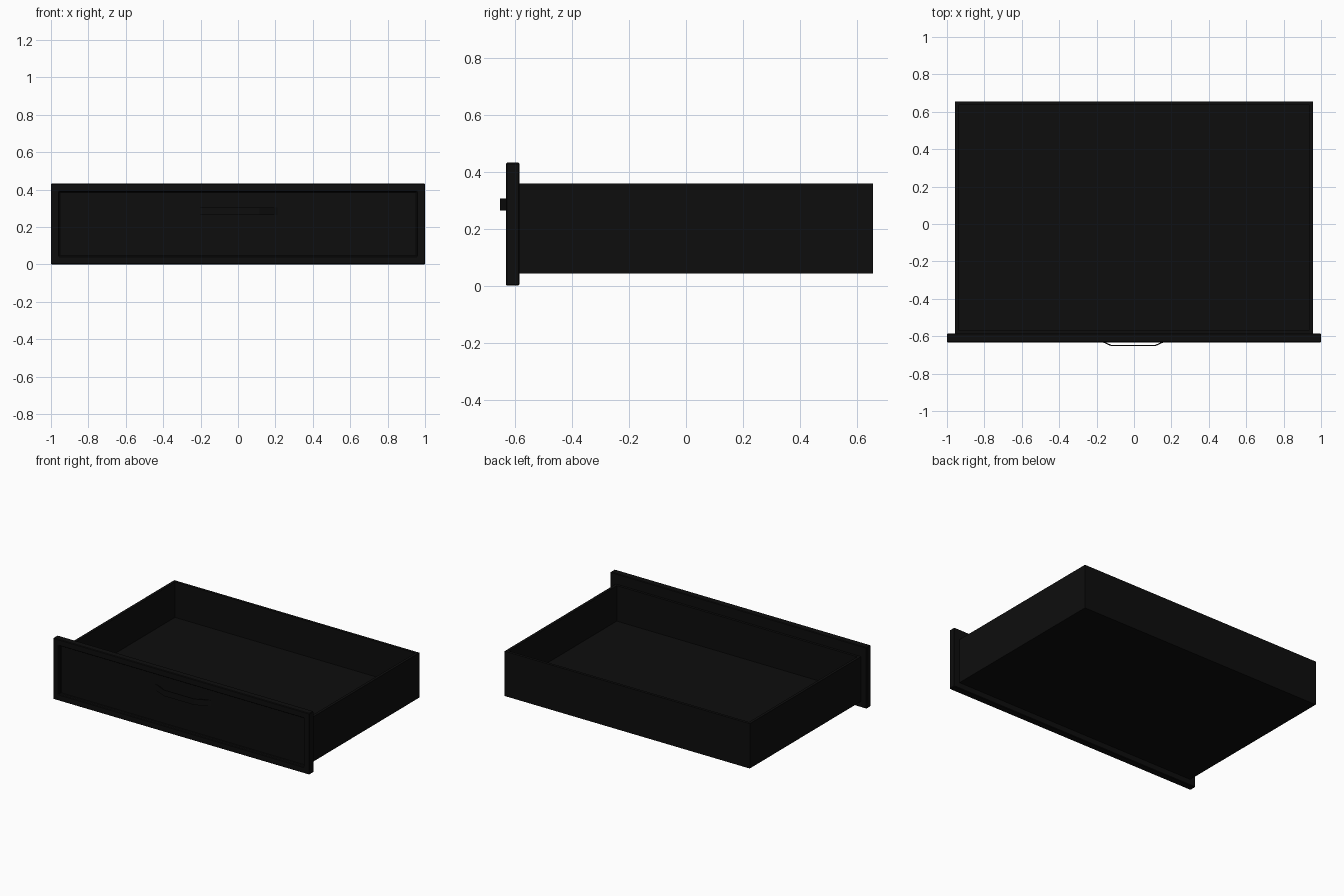
import bpy, bmesh

if "Cube" in bpy.data.objects:
    bpy.data.objects.remove(bpy.data.objects["Cube"])

black = bpy.data.materials.new("black_finish")
black.diffuse_color = (0.004, 0.004, 0.004, 1)
black.use_nodes = True
black.node_tree.nodes["Principled BSDF"].inputs["Base Color"].default_value = black.diffuse_color


def finish(bm, name, bevel=0.0):
    bmesh.ops.recalc_face_normals(bm, faces=bm.faces)
    me = bpy.data.meshes.new(name)
    bm.to_mesh(me)
    bm.free()
    me.materials.append(black)
    ob = bpy.data.objects.new(name, me)
    bpy.context.collection.objects.link(ob)
    if bevel:
        m = ob.modifiers.new("edge_bevel", 'BEVEL')
        m.width = bevel
        m.segments = 1
    return ob


def box_bm(lo, hi):
    bm = bmesh.new()
    bmesh.ops.create_cube(bm, size=1)
    for v in bm.verts:
        v.co = [(a + b) / 2 + c * (b - a) for a, b, c in zip(lo, hi, v.co)]
    bm.normal_update()
    return bm


def sink(bm, axis, sign, border, depth):
    """Inset the face pointing along axis and push it inwards."""
    face = next(f for f in bm.faces if f.normal[axis] * sign > 0.9)
    bmesh.ops.inset_region(bm, faces=[face], thickness=border)
    if depth:
        # straight-sided step: extrude the inset face
        new = bmesh.ops.extrude_discrete_faces(bm, faces=[face])["faces"][0]
        for v in new.verts:
            v.co[axis] -= sign * depth


# Open tray: four thin walls and a floor
tray = box_bm((-0.957, -0.587, 0.042), (0.957, 0.656, 0.358))
sink(tray, 2, 1, 0.027, 0.25)
finish(tray, "drawer_tray")

# Front panel with a recessed centre
front = box_bm((-1.0, -0.633, 0.0), (1.0, -0.585, 0.432))
sink(front, 1, -1, 0.062, 0.024)
finish(front, "drawer_front", 0.004)

# Bent strip pull handle, mirrored about its own centre
cx = -0.004
half = [(0.222, -0.606), (0.118, -0.653)]
outer = [(cx - x, y) for x, y in half] + [(cx + x, y) for x, y in reversed(half)]
inner = [(cx - x, y) for x, y in [(0.208, -0.606), (0.116, -0.647)]]
inner += [(2 * cx - x, y) for x, y in reversed(inner)]
bm = bmesh.new()
verts_o = [bm.verts.new((x, y, 0.264)) for x, y in outer]
verts_i = [bm.verts.new((x, y, 0.264)) for x, y in inner]
faces = [bm.faces.new((verts_o[i], verts_o[i + 1], verts_i[i + 1], verts_i[i]))
         for i in range(3)]
ext = bmesh.ops.extrude_face_region(bm, geom=faces, use_keep_orig=True)
for g in ext["geom"]:
    if isinstance(g, bmesh.types.BMVert):
        g.co.z = 0.306
finish(bm, "pull_handle")
